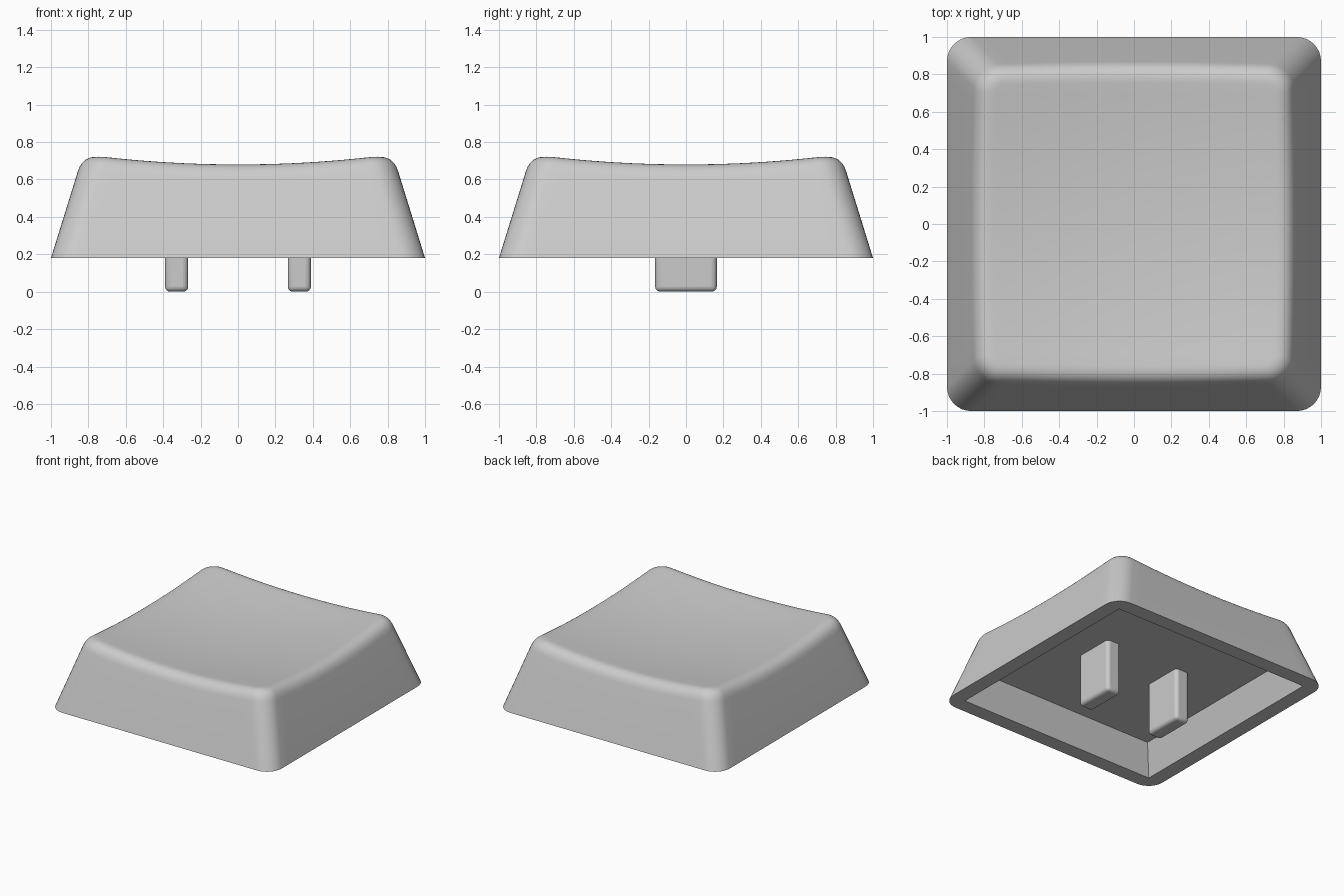
import bpy, bmesh, math

if "Cube" in bpy.data.objects:
    bpy.data.objects.remove(bpy.data.objects["Cube"])

BASE_Z, TAPER, CORNER = 0.18, 0.31, 0.13
CEILING_Z = 0.42
FILLET = 0.085

plastic = bpy.data.materials.new("light grey plastic")
plastic.diffuse_color = (0.6, 0.6, 0.6, 1)
plastic.use_nodes = True
plastic.node_tree.nodes["Principled BSDF"].inputs["Base Color"].default_value = plastic.diffuse_color


def outline(half, radius, arc=8, side=20):
    """Rounded square as a list of (x, y), always the same point count."""
    pts = []
    for q in range(4):
        c, s = [(1, 0), (0, 1), (-1, 0), (0, -1)][q]
        flat = half - radius
        quarter = [(half, -flat + 2 * flat * i / side) for i in range(side)]
        for i in range(arc):
            a = math.pi / 2 * i / arc
            quarter.append((flat + radius * math.cos(a), flat + radius * math.sin(a)))
        pts += [(x * c - y * s, x * s + y * c) for x, y in quarter]
    return pts


def dish(x, y):
    """Height of the scooped top."""
    return 0.632 + 0.082 * (x * x + y * y)


def wall_half(z):
    return 1 - TAPER * (z - BASE_Z)


def finish(obj, angle):
    obj.data.materials.append(plastic)
    bpy.ops.object.select_all(action='DESELECT')
    obj.select_set(True)
    bpy.context.view_layer.objects.active = obj
    bpy.ops.object.shade_smooth_by_angle(angle=math.radians(angle))


# Key cap: rings running from the ceiling, down inside, up the wall, over the top
rings = []
inner_top = outline(0.805, 0)
inner_bottom = outline(0.88, 0)
rings.append([(x, y, CEILING_Z) for x, y in inner_top])
rings.append([(x, y, BASE_Z) for x, y in inner_bottom])
rings.append([(x, y, BASE_Z) for x, y in outline(1, CORNER)])

count = len(inner_top)
edge = []
for i in range(count):
    z = 0.7
    for _ in range(8):
        x, y = outline(wall_half(z), CORNER)[i]
        z = dish(x, y)
    low = z - FILLET
    a = (*outline(wall_half(low), CORNER)[i], low)
    bx, by = outline(wall_half(z) - FILLET, CORNER - FILLET)[i]
    edge.append((a, (x, y, z), (bx, by, dish(bx, by))))

# rounded top edge
for k in range(9):
    t = k / 8
    rings.append([tuple((1 - t) ** 2 * a + 2 * t * (1 - t) * e + t * t * b
                        for a, e, b in zip(*trio)) for trio in edge])
# scooped top
for k in range(1, 12):
    f = 1 - k / 12
    rings.append([(b[0] * f, b[1] * f, dish(b[0] * f, b[1] * f)) for _, _, b in edge])

bm = bmesh.new()
loops = [[bm.verts.new(p) for p in ring] for ring in rings]
for lo, hi in zip(loops, loops[1:]):
    for i in range(count):
        j = (i + 1) % count
        bm.faces.new((lo[i], lo[j], hi[j], hi[i]))
bm.faces.new(loops[0])
centre = bm.verts.new((0, 0, dish(0, 0)))
for i in range(count):
    bm.faces.new((loops[-1][i], loops[-1][(i + 1) % count], centre))
bmesh.ops.remove_doubles(bm, verts=bm.verts, dist=1e-5)
bmesh.ops.recalc_face_normals(bm, faces=bm.faces)
mesh = bpy.data.meshes.new("key_cap")
bm.to_mesh(mesh)
bm.free()
cap = bpy.data.objects.new("key_cap", mesh)
bpy.context.collection.objects.link(cap)
finish(cap, 35)

# Two rounded mounting prongs below the ceiling
for side, name in ((-1, "left_prong"), (1, "right_prong")):
    top = CEILING_Z + 0.05
    bpy.ops.mesh.primitive_cube_add(size=1, location=(side * 0.328, 0, top / 2))
    prong = bpy.context.object
    prong.name = name
    prong.scale = (0.124, 0.33, top)
    bpy.ops.object.transform_apply(location=False, rotation=False, scale=True)
    bevel = prong.modifiers.new("rounding", 'BEVEL')
    bevel.width, bevel.segments = 0.028, 4
    finish(prong, 40)
